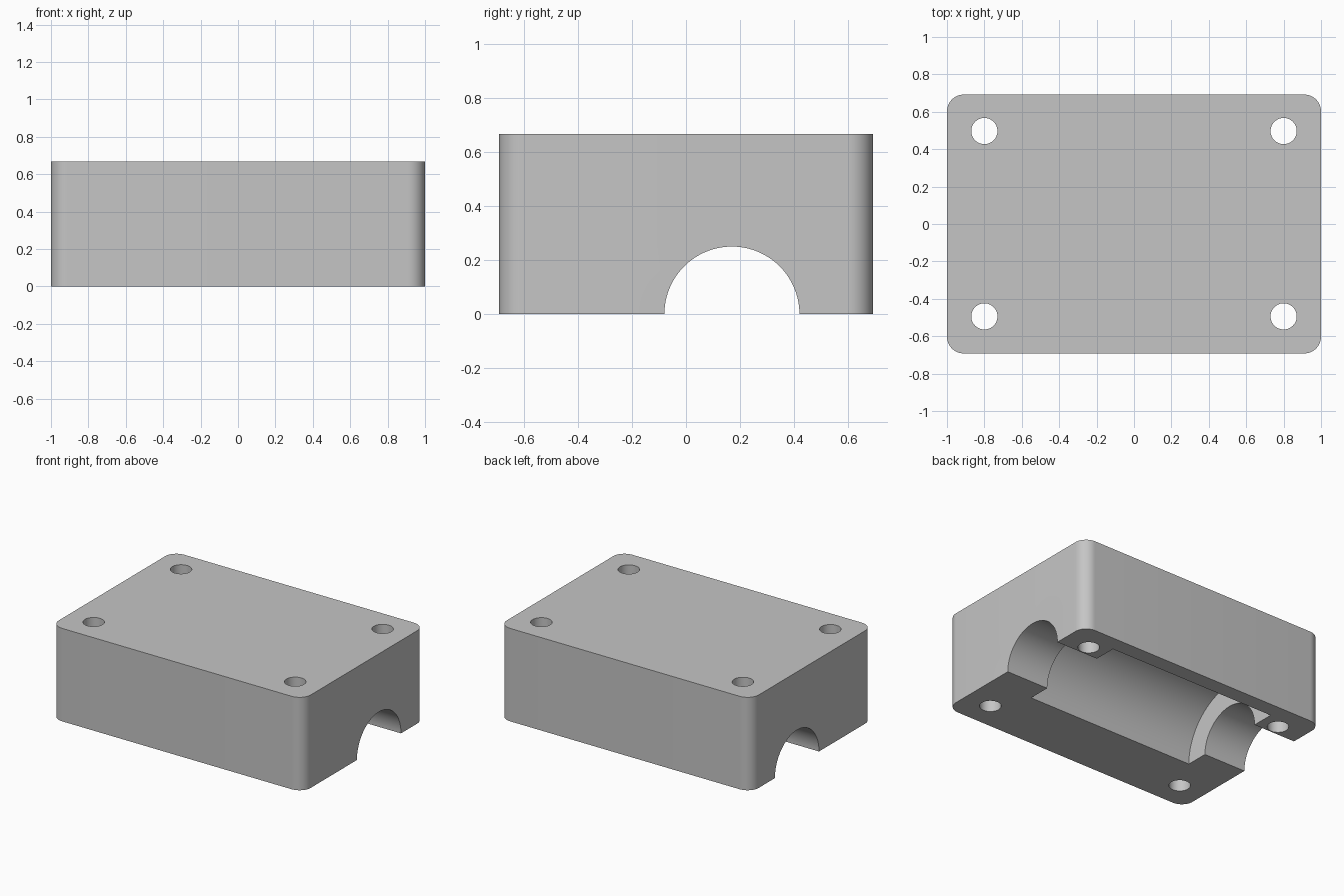
import bpy
import bmesh
from math import pi, radians

if "Cube" in bpy.data.objects:
    bpy.data.objects.remove(bpy.data.objects["Cube"], do_unlink=True)

LENGTH, DEPTH, HEIGHT = 2.0, 1.384, 0.667
CORNER = 0.09
BORE_Y = 0.17

# Single grey material
grey = bpy.data.materials.new("light_grey")
grey.use_nodes = True
colour = (0.56, 0.56, 0.56, 1)
grey.diffuse_color = colour
grey.node_tree.nodes["Principled BSDF"].inputs["Base Color"].default_value = colour

# Block with rounded upright corners
bpy.ops.mesh.primitive_cube_add(size=1, location=(0, 0, HEIGHT / 2))
block = bpy.context.object
block.name = "bearing_block"
block.scale = (LENGTH, DEPTH, HEIGHT)
bpy.ops.object.transform_apply(location=True, rotation=True, scale=True)
bm = bmesh.new()
bm.from_mesh(block.data)
upright = [e for e in bm.edges if abs(e.verts[0].co.z - e.verts[1].co.z) > 0.1]
bmesh.ops.bevel(bm, geom=upright, offset=CORNER, segments=12,
                profile=0.5, affect='EDGES')
bm.to_mesh(block.data)
bm.free()
block.data.materials.clear()
block.data.materials.append(grey)


def drill(name, radius, length, location, rotation=(0, 0, 0), sides=96):
    """Cut a cylinder out of the block."""
    bpy.ops.mesh.primitive_cylinder_add(vertices=sides, radius=radius, depth=length,
                                        location=location, rotation=rotation)
    cutter = bpy.context.object
    cutter.name = name
    cutter.hide_render = True
    cutter.data.materials.append(grey)
    cut = block.modifiers.new(name, 'BOOLEAN')
    cut.operation = 'DIFFERENCE'
    cut.solver = 'EXACT'
    cut.object = cutter
    bpy.ops.object.select_all(action='DESELECT')
    block.select_set(True)
    bpy.context.view_layer.objects.active = block
    bpy.ops.object.modifier_apply(modifier=cut.name)
    bpy.data.objects.remove(cutter, do_unlink=True)


# Half-round shaft channel and the wider pocket inside it
along_x = (0, pi / 2, 0)
drill("shaft_channel", 0.25, LENGTH + 0.4, (0, BORE_Y, 0), along_x)
drill("bearing_pocket", 0.412, 1.333, (0, BORE_Y, 0), along_x)

# Four bolt holes
for x in (-0.8, 0.8):
    for y in (-0.494, 0.497):
        drill("bolt_hole", 0.07, 2, (x, y, HEIGHT / 2), sides=48)

bpy.ops.object.shade_smooth_by_angle(angle=radians(30))
